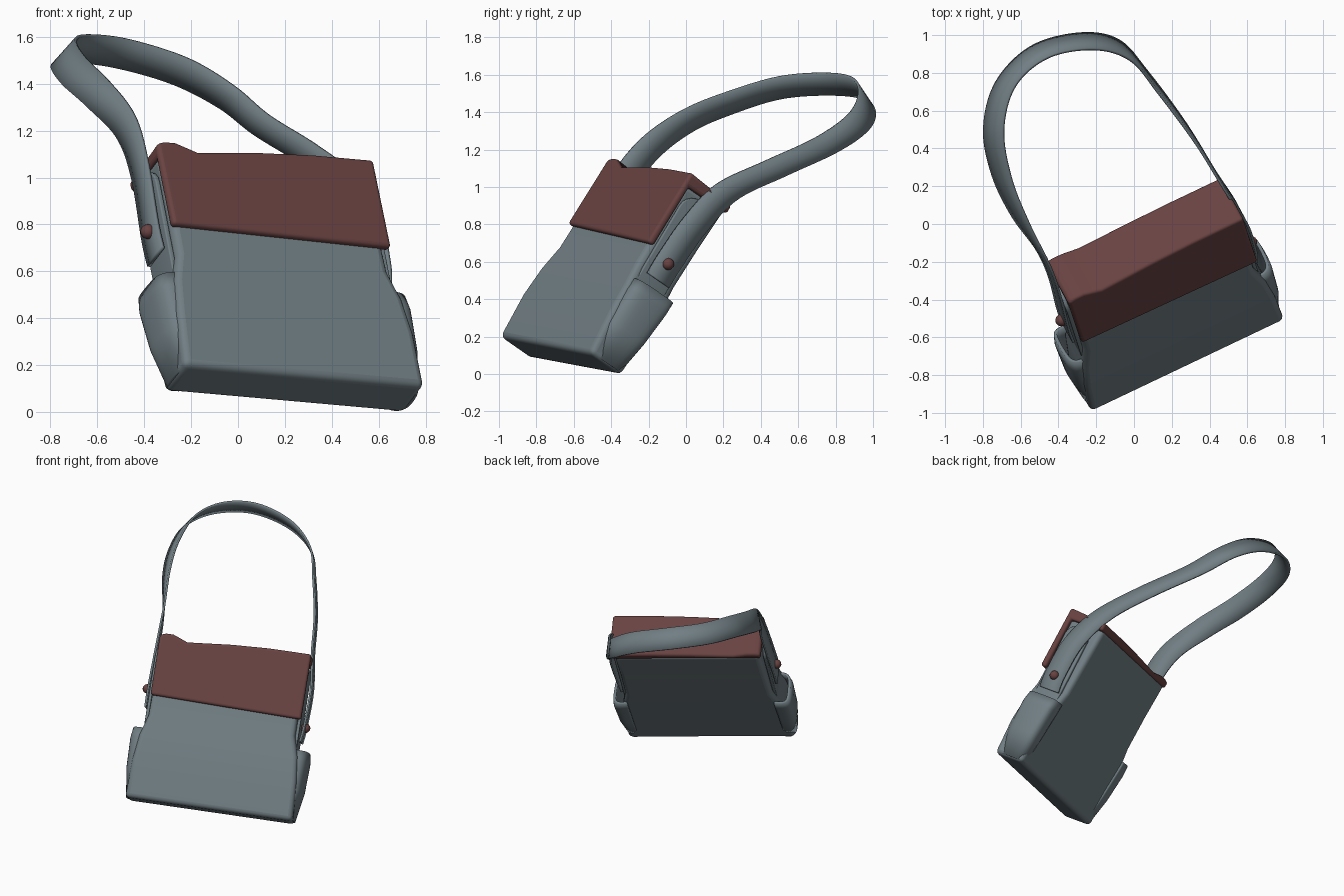
import bpy, bmesh, math
from mathutils import Vector, Matrix

cube = bpy.data.objects.get("Cube")
if cube:
    bpy.data.objects.remove(cube)

# Bag frame: U across the bag, V up the bag, W out of its front
U = Vector((0.90, 0.428, -0.08)).normalized()
V = Vector((-0.16, 0.506, 0.85))
V = (V - U * V.dot(U)).normalized()
W = U.cross(V)
FRAME = Matrix((U, V, W)).transposed().to_4x4()
FRAME.translation = (0.2275, -0.675, 0.1075)


def material(name, rgb):
    mat = bpy.data.materials.new(name)
    mat.use_nodes = True
    mat.diffuse_color = (*rgb, 1)
    mat.node_tree.nodes["Principled BSDF"].inputs["Base Color"].default_value = (*rgb, 1)
    return mat


CLOTH = material("slate_cloth", (0.165, 0.21, 0.23))
LEATHER = material("maroon_leather", (0.14, 0.055, 0.053))


def finish(name, bm, mat, frame=FRAME, bevel=0, thick=0):
    """Turn a bmesh into a smooth object with optional thickness and rounding."""
    bmesh.ops.recalc_face_normals(bm, faces=bm.faces)
    mesh = bpy.data.meshes.new(name)
    bm.to_mesh(mesh)
    bm.free()
    obj = bpy.data.objects.new(name, mesh)
    bpy.context.collection.objects.link(obj)
    obj.matrix_world = frame
    mesh.materials.append(mat)
    if thick:
        mod = obj.modifiers.new("thickness", "SOLIDIFY")
        mod.thickness, mod.offset = thick, 0
    if bevel:
        mod = obj.modifiers.new("rounding", "BEVEL")
        mod.width, mod.segments, mod.limit_method = bevel, 4, "ANGLE"
        mod.angle_limit = math.radians(35)
    bpy.ops.object.select_all(action="DESELECT")
    bpy.context.view_layer.objects.active = obj
    obj.select_set(True)
    bpy.ops.object.shade_smooth_by_angle(angle=math.radians(50))
    return obj


def loft(rings, closed=True, caps=True):
    """Skin a row of equal point rings."""
    bm = bmesh.new()
    rows = [[bm.verts.new(p) for p in ring] for ring in rings]
    count = len(rows[0])
    for a, b in zip(rows, rows[1:]):
        for i in range(count if closed else count - 1):
            j = (i + 1) % count
            bm.faces.new((a[i], a[j], b[j], b[i]))
    if caps:
        bm.faces.new(rows[0])
        bm.faces.new(rows[-1])
    return bm


def spline(points, steps=8):
    """Catmull-Rom curve through the points."""
    pts = [points[0]] + points + [points[-1]]
    out = []
    for a, b, c, d in zip(pts, pts[1:], pts[2:], pts[3:]):
        for k in range(steps):
            t = k / steps
            out.append(0.5 * (2 * b + (c - a) * t + (2 * a - 5 * b + 4 * c - d) * t * t
                              + (3 * b - a - 3 * c + d) * t ** 3))
    return out + [points[-1]]


# Body: height, half width, front, back
body = [(-0.01, 0.57, 0.11, -0.115), (0.25, 0.56, 0.125, -0.13), (0.42, 0.54, 0.12, -0.145),
        (0.56, 0.50, 0.11, -0.155), (0.8, 0.495, 0.105, -0.165), (1.06, 0.495, 0.1, -0.18)]
rings = [[(0.015 - h, v, f), (0.015 + h, v, f), (0.015 + h, v, b), (0.015 - h, v, b)]
         for v, h, f, b in body]
finish("bag_body", loft(rings), CLOTH, bevel=0.03)

# Flap: an L profile swept across the bag, its ridge dented near one end
rings = []
for u, dip in ((-0.49, 0.015), (-0.45, 0), (-0.4, 0), (-0.3, 0.04), (0, 0.012), (0.25, 0), (0.54, 0)):
    low = 0.685 - 0.02 * u
    profile = [(low, 0.132), (1.12 - dip, 0.122), (1.1 - dip / 2, -0.185), (1.045, -0.185),
               (1.045, 0.085), (low, 0.09)]
    rings.append([(u, v, w) for v, w in profile])
finish("flap", loft(rings), LEATHER, bevel=0.018)

for side, label in ((-1, "right"), (1, "left")):
    # Open side pocket
    rings = []
    for v, out, front, back in ((0.0, 0.56, 0.09, -0.1), (0.2, 0.59, 0.1, -0.125),
                                (0.4, 0.595, 0.095, -0.145), (0.47, 0.585, 0.085, -0.15)):
        outline = [Vector((p, q)) for p, q in ((0.5, front), (out - 0.03, front - 0.01), (out, 0.03),
                   (out + 0.005, back + 0.04), (out - 0.02, back), (0.5, back))]
        rings.append([(0.015 + side * p.x, v, p.y) for p in spline(outline, 4)])
    finish(label + "_side_pocket", loft(rings, False, False), CLOTH, thick=0.018)

    # Round-topped tab lying on the side panel
    bm = bmesh.new()
    edge = [(0.4, 0.075), (0.4, -0.115)]
    edge += [(0.94 + 0.085 * math.sin(a), -0.02 - 0.095 * math.cos(a))
             for a in [math.pi * k / 10 for k in range(11)]]
    bm.faces.new([bm.verts.new((0.015 + side * 0.51, v, w)) for v, w in edge])
    finish(label + "_side_tab", bm, CLOTH, thick=0.022, bevel=0.006)

    # Round stud
    bm = bmesh.new()
    bmesh.ops.create_uvsphere(bm, u_segments=20, v_segments=12, radius=0.032)
    spot = Vector((0.015 + side * 0.548, 0.69 - side * 0.055, -0.025))
    bmesh.ops.translate(bm, vec=spot, verts=bm.verts)
    finish(label + "_stud", bm, LEATHER)

# Shoulder strap: centre line plus how far the band rolls over (fourth value)
path = [(-0.35, -0.57, 0.66, 0), (-0.375, -0.5, 0.77, 0), (-0.42, -0.33, 1.04, 0),
        (-0.48, -0.18, 1.22, 0.2), (-0.6, 0.02, 1.36, 0.6), (-0.7, 0.25, 1.455, 0.85),
        (-0.743, 0.5, 1.53, 1), (-0.68, 0.74, 1.55, 0.9), (-0.5, 0.91, 1.53, 0.6),
        (-0.25, 0.967, 1.455, 0.35), (-0.05, 0.92, 1.345, 0.1), (0.1, 0.75, 1.225, 0),
        (0.3, 0.48, 1.1, 0), (0.46, 0.22, 0.975, 0), (0.57, 0.05, 0.8, 0),
        (0.615, -0.09, 0.6, 0), (0.62, -0.15, 0.5, 0)]
rolled = Vector((0.68, -0.05, 0.76))
rings = []
for p in spline([Vector(q) for q in path]):
    across = W.lerp(rolled, p.w).normalized() * 0.077
    rings.append([p.xyz - across, p.xyz, p.xyz + across])
finish("shoulder_strap", loft(rings, False, False), CLOTH, Matrix(), thick=0.014)
